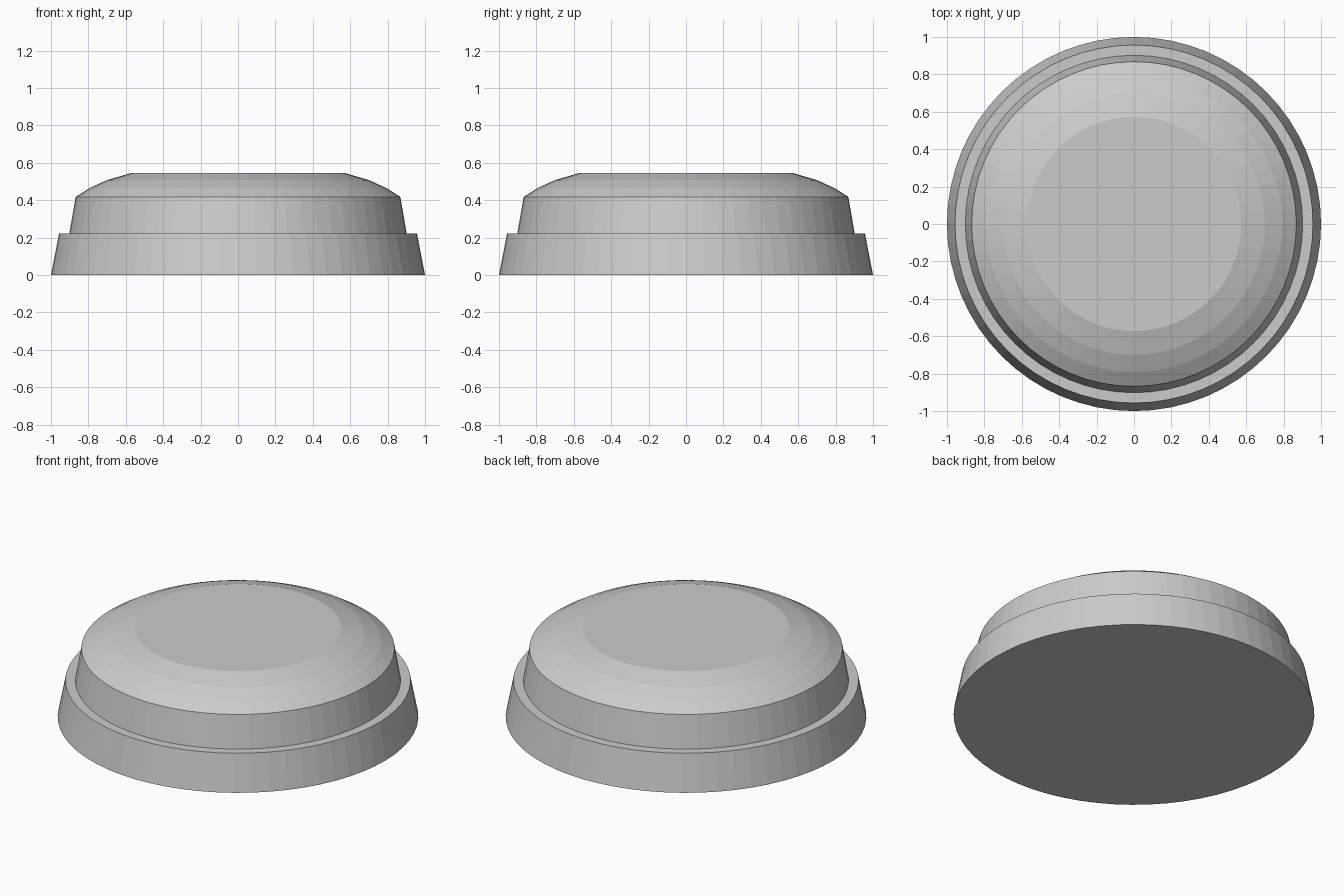
import bpy, bmesh
from math import sin, cos, tau

if "Cube" in bpy.data.objects:
    bpy.data.objects.remove(bpy.data.objects["Cube"])

SIDES = 64


def lathe(name, profile):
    """Closed turned solid from (radius, height) points, bottom to top."""
    bm = bmesh.new()
    rings = [[bm.verts.new((r * cos(tau * i / SIDES), r * sin(tau * i / SIDES), z))
              for i in range(SIDES)] for r, z in profile]
    for low, high in zip(rings, rings[1:]):
        for i in range(SIDES):
            j = (i + 1) % SIDES
            bm.faces.new((low[i], low[j], high[j], high[i]))
    bm.faces.new(rings[0][::-1])
    bm.faces.new(rings[-1])
    mesh = bpy.data.meshes.new(name)
    bm.to_mesh(mesh)
    bm.free()
    obj = bpy.data.objects.new(name, mesh)
    bpy.context.collection.objects.link(obj)
    return obj


# One turned body: tapered base, narrow ledge, tapered wall, faceted dome, flat top
lathe("stepped_domed_cap", [
    (1.0, 0.0), (0.957, 0.222),
    (0.902, 0.222), (0.868, 0.418),
    (0.792, 0.466), (0.70, 0.508), (0.573, 0.545),
])
